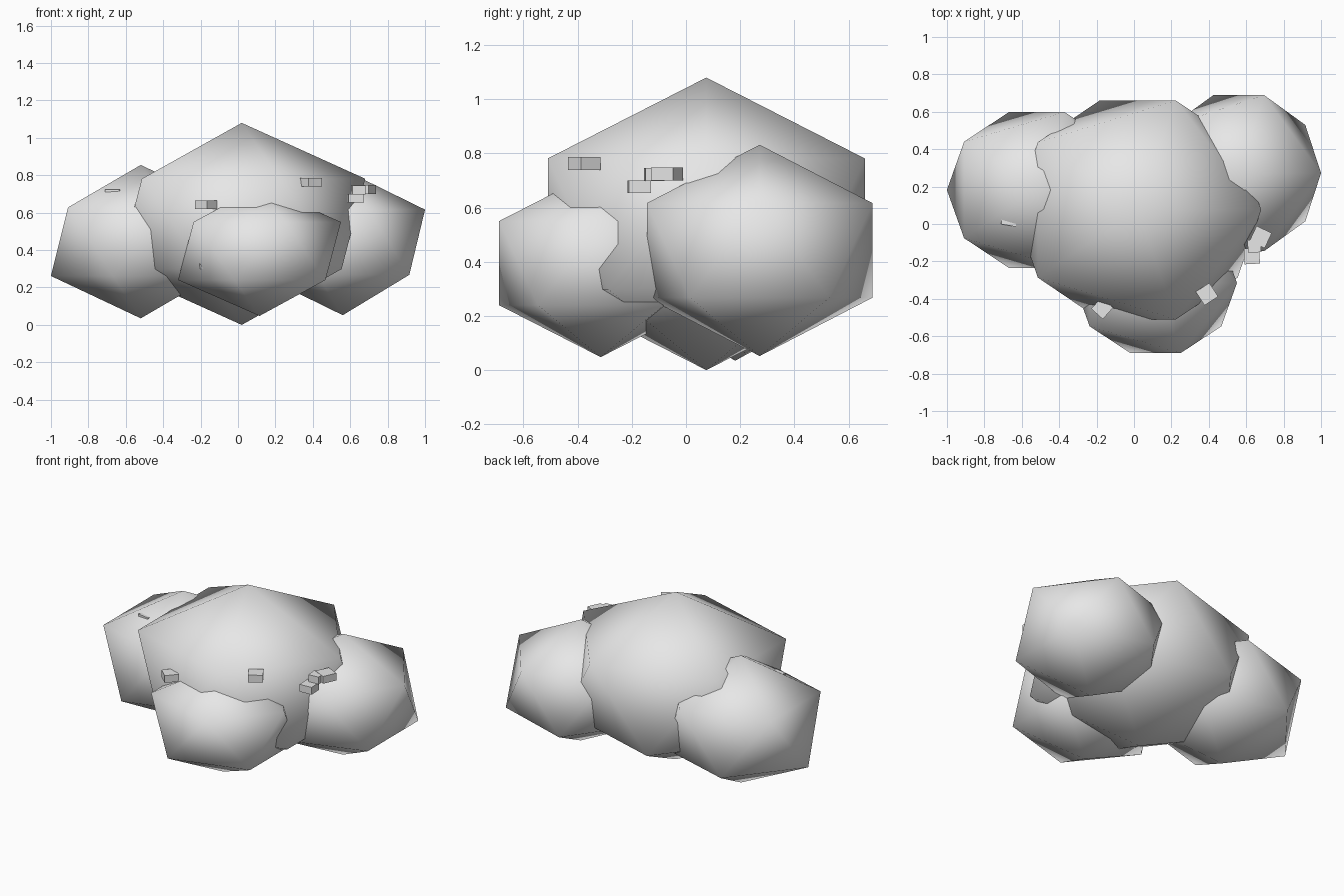
import bpy
from math import radians

cube = bpy.data.objects.get("Cube")
if cube:
    bpy.data.objects.remove(cube, do_unlink=True)

# One pale grey for the whole cloud
grey = bpy.data.materials.new("pale_grey")
grey.use_nodes = True
colour = (0.8, 0.8, 0.8, 1)
grey.diffuse_color = colour
grey.node_tree.nodes["Principled BSDF"].inputs["Base Color"].default_value = colour


def finish(name, size):
    obj = bpy.context.object
    obj.name = name
    obj.scale = size
    bpy.ops.object.transform_apply(location=False, rotation=False, scale=True)
    obj.data.materials.append(grey)
    return obj


def puff(name, centre, radii):
    """Low-poly, smooth-shaded ball stretched to three radii."""
    bpy.ops.mesh.primitive_ico_sphere_add(subdivisions=1, radius=1, location=centre)
    finish(name, radii)
    bpy.ops.object.shade_smooth()


def crumb(name, centre, side, turn):
    """Small flat block, turned about the vertical."""
    bpy.ops.mesh.primitive_cube_add(size=1, location=centre, rotation=(0, 0, radians(turn)))
    finish(name, (side, side, 0.047))


# Four overlapping puffs
puff("main_puff", (0.02, 0.075, 0.54), (0.738, 0.688, 0.54))
puff("left_puff", (0.56, 0.272, 0.442), (0.492, 0.49, 0.39))
puff("right_puff", (-0.52, 0.182, 0.445), (0.537, 0.49, 0.41))
puff("front_puff", (0.115, -0.315, 0.395), (0.487, 0.441, 0.347))

# Small blocks scattered over the surface
crumb("front_right_block", (-0.17, -0.45, 0.642), 0.083, -42)
crumb("front_left_block", (0.39, -0.375, 0.763), 0.087, 33)
crumb("left_low_block", (0.63, -0.172, 0.677), 0.083, 3)
crumb("left_middle_block", (0.643, -0.118, 0.722), 0.07, 5)
crumb("left_high_block", (0.677, -0.07, 0.724), 0.09, -25)
crumb("right_block", (-0.665, 0.032, 0.701), 0.08, -10)
